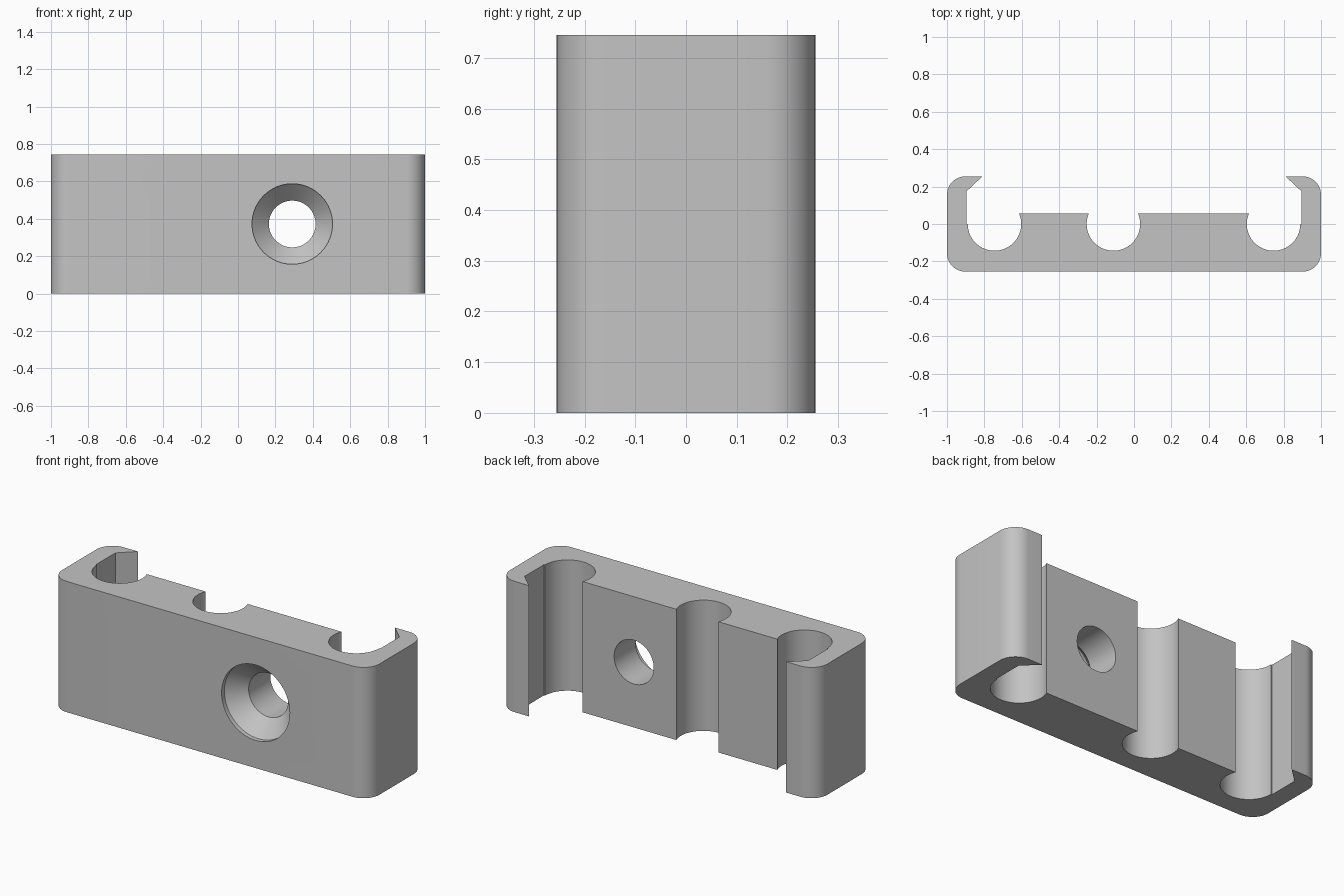
import bpy, bmesh
from math import pi, sin, cos, asin, radians

cube = bpy.data.objects.get("Cube")
if cube:
    bpy.data.objects.remove(cube, do_unlink=True)

HEIGHT, HALF_D = 0.745, 0.255
CORNER_R, GROOVE_R, LEDGE = 0.1, 0.143, 0.055
SIDE_X, MID_X = 0.746, -0.11

grey = bpy.data.materials.new("plain grey")
grey.use_nodes = True
colour = (0.55, 0.55, 0.55, 1)
grey.diffuse_color = colour
grey.node_tree.nodes["Principled BSDF"].inputs["Base Color"].default_value = colour


def arc(cx, cy, r, a0, a1, n):
    return [(cx + r * cos(a0 + (a1 - a0) * i / n),
             cy + r * sin(a0 + (a1 - a0) * i / n)) for i in range(n + 1)]


def make_object(name, bm):
    bmesh.ops.recalc_face_normals(bm, faces=bm.faces)
    mesh = bpy.data.meshes.new(name)
    bm.to_mesh(mesh)
    bm.free()
    mesh.materials.append(grey)
    obj = bpy.data.objects.new(name, mesh)
    bpy.context.collection.objects.link(obj)
    return obj


# Clip outline: rounded outside, then hooks and grooves along the back
cx, cy = 1 - CORNER_R, HALF_D - CORNER_R
lip = asin(LEDGE / GROOVE_R)
hook = [(-0.81, HALF_D), (-0.895, 0.175), (-0.895, 0)]
outline = arc(cx, cy, CORNER_R, pi / 2, 0, 12)
outline += arc(cx, -cy, CORNER_R, 0, -pi / 2, 12)
outline += arc(-cx, -cy, CORNER_R, -pi / 2, -pi, 12)
outline += arc(-cx, cy, CORNER_R, pi, pi / 2, 12)
outline += hook
outline += arc(-SIDE_X, 0, GROOVE_R, -pi, lip, 32)
outline += arc(MID_X, 0, GROOVE_R, -pi - lip, lip, 36)
outline += arc(SIDE_X, 0, GROOVE_R, -pi - lip, 0, 32)
outline += [(-x, y) for x, y in reversed(hook)]

bm = bmesh.new()
base = bm.faces.new([bm.verts.new((x, y, 0)) for x, y in outline])
top = bmesh.ops.extrude_face_region(bm, geom=[base])["geom"]
bmesh.ops.translate(bm, vec=(0, 0, HEIGHT),
                    verts=[v for v in top if isinstance(v, bmesh.types.BMVert)])
clip = make_object("clip_body", bm)

# Countersunk screw hole, turned about the y axis
bm = bmesh.new()
SIDES = 64
profile = [(0.215, -0.4), (0.215, -0.23), (0.125, -0.14), (0.125, 0.4)]
rings = [[bm.verts.new((0.29 + r * cos(2 * pi * i / SIDES), y,
                        HEIGHT / 2 + r * sin(2 * pi * i / SIDES)))
          for i in range(SIDES)] for r, y in profile]
for a, b in zip(rings, rings[1:]):
    for i in range(SIDES):
        j = (i + 1) % SIDES
        bm.faces.new((a[i], a[j], b[j], b[i]))
bm.faces.new(rings[0])
bm.faces.new(rings[-1])
cutter = make_object("screw_hole_cutter", bm)
cutter.hide_render = True

# Cut the hole, then remove the cutter
cut = clip.modifiers.new("screw_hole", "BOOLEAN")
cut.operation, cut.solver, cut.object = "DIFFERENCE", "EXACT", cutter
bpy.ops.object.select_all(action="DESELECT")
clip.select_set(True)
bpy.context.view_layer.objects.active = clip
bpy.ops.object.modifier_apply(modifier=cut.name)
bpy.data.objects.remove(cutter, do_unlink=True)
bpy.ops.object.shade_smooth_by_angle(angle=radians(30))
